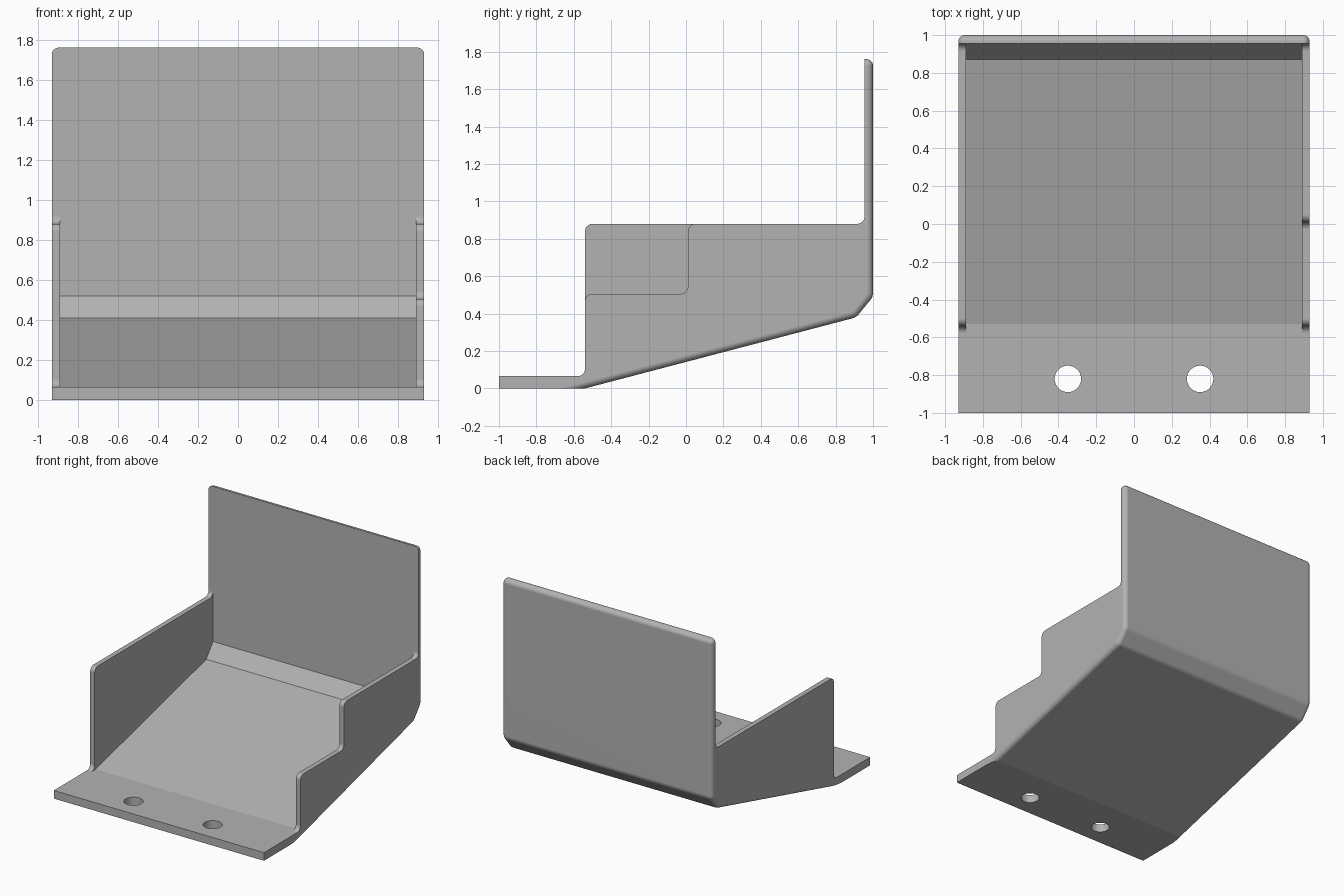
import bpy, bmesh, math
from mathutils import Vector

if "Cube" in bpy.data.objects:
    bpy.data.objects.remove(bpy.data.objects["Cube"], do_unlink=True)

HALF_W = 0.93      # half of the overall width
INNER_W = 0.89     # half of the width between the side walls
R = 0.04           # fillet radius of the sheet corners
EDGE_R = 0.035     # rounding of the outer shell edges

grey = bpy.data.materials.new("light_grey")
grey.use_nodes = True
colour = (0.45, 0.45, 0.45, 1)
grey.diffuse_color = colour
grey.node_tree.nodes["Principled BSDF"].inputs["Base Color"].default_value = colour


def rounded(points, steps=8):
    """Replace each (y, z, radius) corner by an arc."""
    out = []
    for i, (y, z, r) in enumerate(points):
        p = Vector((y, z))
        if r == 0:
            out.append(p)
            continue
        a = (Vector(points[i - 1][:2]) - p).normalized()
        b = (Vector(points[(i + 1) % len(points)][:2]) - p).normalized()
        half = a.angle(b) / 2
        centre = p + (a + b).normalized() * r / math.sin(half)
        start = p + a * r / math.tan(half) - centre
        end = p + b * r / math.tan(half) - centre
        sweep = math.pi - 2 * half
        for k in range(steps + 1):
            t = k / steps
            arc = start * math.sin((1 - t) * sweep) + end * math.sin(t * sweep)
            out.append(centre + arc / math.sin(sweep))
    return out


def extrude_x(points, x0, x1):
    """Solid made by sweeping a side profile across x."""
    bm = bmesh.new()
    face = bm.faces.new([bm.verts.new((x0, p.x, p.y)) for p in rounded(points)])
    new = bmesh.ops.extrude_face_region(bm, geom=[face])["geom"]
    bmesh.ops.translate(bm, vec=(x1 - x0, 0, 0),
                        verts=[v for v in new if isinstance(v, bmesh.types.BMVert)])
    bmesh.ops.recalc_face_normals(bm, faces=bm.faces)
    return bm


def make_object(name, bm):
    mesh = bpy.data.meshes.new(name)
    bm.to_mesh(mesh)
    bm.free()
    mesh.materials.append(grey)
    obj = bpy.data.objects.new(name, mesh)
    bpy.context.collection.objects.link(obj)
    return obj


def cut(target, cutter):
    bpy.context.view_layer.objects.active = target
    mod = target.modifiers.new("cut", 'BOOLEAN')
    mod.operation = 'DIFFERENCE'
    mod.solver = 'EXACT'
    mod.object = cutter
    bpy.ops.object.modifier_apply(modifier=mod.name)
    bpy.data.objects.remove(cutter, do_unlink=True)


# Outer silhouette: front lip, sloping underside, back plate, wall top
body = extrude_x([
    (-1, 0, 0), (-0.54, 0, 0), (0.91, 0.38, 0.06), (1, 0.49, 0.06), (1, 1.76, 0),
    (0.955, 1.76, 0), (0.955, 0.88, R), (-0.54, 0.88, R), (-0.54, 0.065, R),
    (-1, 0.065, 0)], -HALF_W, HALF_W)


# Round the outer edges along the underside and around the back plate
def on_shell(v):
    y, z = v.co.y, v.co.z
    return y > 0.98 or (z < 0.42 and y > -0.541)


def rounds_off(edge):
    a, b = edge.verts
    top = min(a.co.z, b.co.z) > 1.75
    along_side = abs(a.co.x - b.co.x) < 0.01
    if along_side:
        return top or (on_shell(a) and on_shell(b))
    return top and a.co.y > 0.98


bmesh.ops.bevel(body, geom=[e for e in body.edges if rounds_off(e)], offset=EDGE_R,
                offset_type='OFFSET', segments=8, profile=0.5, affect='EDGES',
                clamp_overlap=False)
bracket = make_object("bracket_tray", body)

# Hollow between the side walls
cut(bracket, make_object("tray_hollow", extrude_x([
    (-1.2, 0.065, 0), (-0.53, 0.065, 0), (0.87, 0.41, 0), (0.955, 0.52, 0),
    (0.955, 2, 0), (-1.2, 2, 0)], -INNER_W, INNER_W)))

# Step in the left wall
cut(bracket, make_object("wall_step", extrude_x([
    (-0.7, 0.4, 0), (-0.54, 0.4, 0), (-0.54, 0.505, R), (0.01, 0.505, R),
    (0.01, 0.88, R), (0.2, 0.88, 0), (0.2, 1.2, 0), (-0.7, 1.2, 0)],
    INNER_W - 0.02, 1)))

# Screw holes in the front lip
for x in (-0.35, 0.35):
    bm = bmesh.new()
    bmesh.ops.create_cone(bm, cap_ends=True, segments=48, radius1=0.07, radius2=0.07, depth=0.4)
    bmesh.ops.translate(bm, vec=(x, -0.82, 0), verts=bm.verts)
    cut(bracket, make_object("screw_hole", bm))

# Smooth the fillets and keep the flat faces flat
bpy.ops.object.select_all(action='DESELECT')
bracket.select_set(True)
bpy.context.view_layer.objects.active = bracket
bpy.ops.object.shade_smooth_by_angle(angle=math.radians(12.5))
weighted = bracket.modifiers.new("weighted_normals", 'WEIGHTED_NORMAL')
weighted.keep_sharp = True
